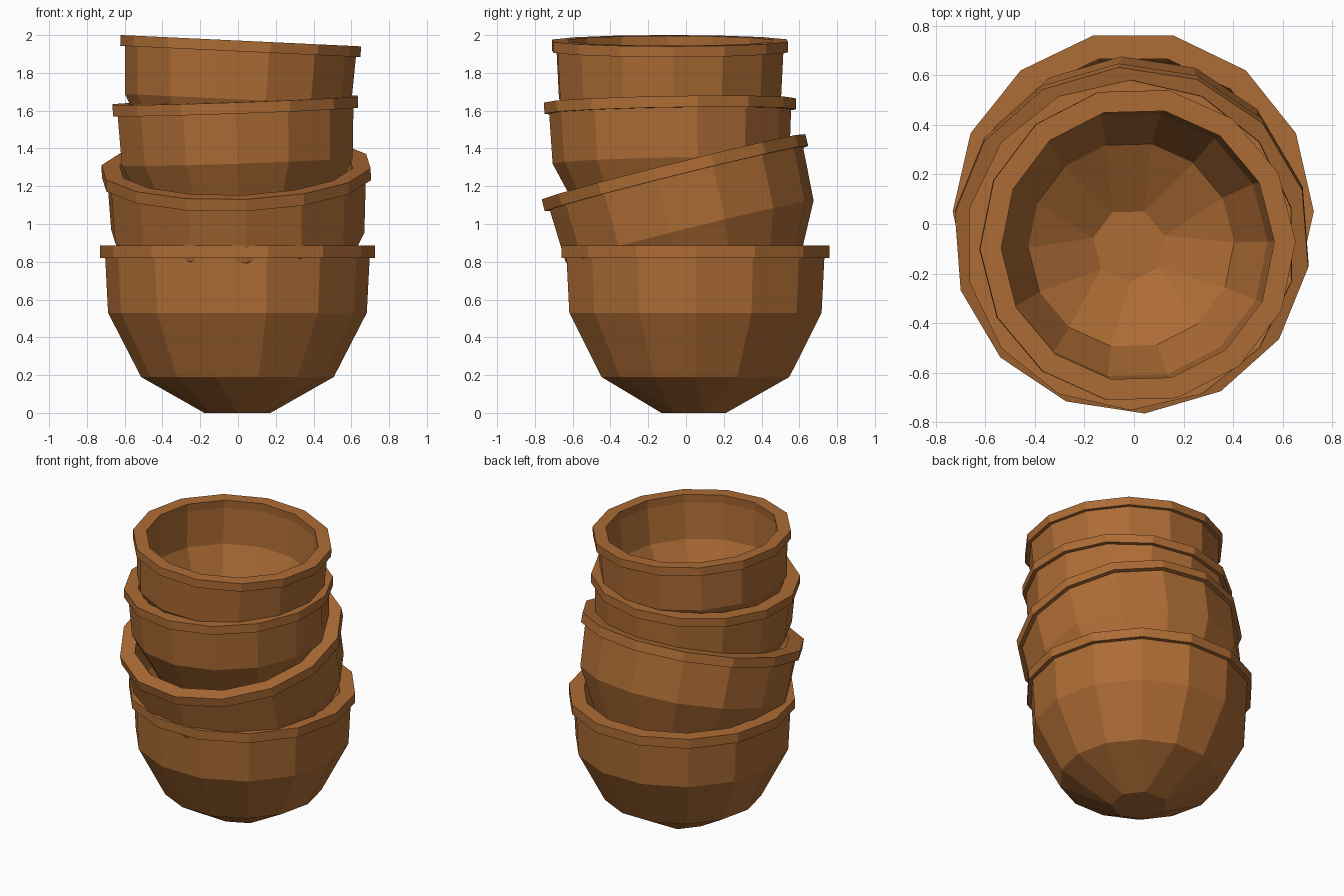
import bpy, bmesh
from math import sin, cos, pi, radians
from mathutils import Matrix, Euler

if "Cube" in bpy.data.objects:
    bpy.data.objects.remove(bpy.data.objects["Cube"])

SIDES = 14
TOP = 0.88
# Wall section (radius, height): outside from the foot up, over the rim, down inside
PROFILE = [(0.18, 0.0), (0.51, 0.19), (0.685, 0.53), (0.70, 0.82),
           (0.728, 0.82), (0.728, 0.885), (0.63, 0.885), (0.635, 0.82),
           (0.615, 0.54), (0.475, 0.24), (0.17, 0.06)]

clay = bpy.data.materials.new("terracotta")
clay.diffuse_color = (0.42, 0.15, 0.035, 1)
clay.use_nodes = True
clay.node_tree.nodes["Principled BSDF"].inputs["Base Color"].default_value = clay.diffuse_color


def bowl(name, rim_centre, scale, tilt_x=0, tilt_y=0, turn=0):
    bm = bmesh.new()
    rings = []
    for n, (r, z) in enumerate(PROFILE):
        foot = n in (0, len(PROFILE) - 1)
        ring = []
        for i in range(SIDES):
            # Foot rings merge in pairs to half the number of sides
            k = (i // 2) * 2 + 0.5 if foot else i
            a = 2 * pi * k / SIDES
            ring.append(bm.verts.new((r * cos(a), r * sin(a), z - TOP)))
        rings.append(ring)
    for lo, hi in zip(rings, rings[1:]):
        for i in range(SIDES):
            j = (i + 1) % SIDES
            bm.faces.new((lo[i], lo[j], hi[j], hi[i]))
    bmesh.ops.remove_doubles(bm, verts=bm.verts[:], dist=0.001)
    # Close the foot and the inside floor
    bmesh.ops.holes_fill(bm, edges=[e for e in bm.edges if e.is_boundary], sides=0)
    bmesh.ops.recalc_face_normals(bm, faces=bm.faces[:])
    rot = Euler((radians(tilt_x), radians(tilt_y), 0)).to_matrix().to_4x4()
    bm.transform(Matrix.Translation(rim_centre) @ rot
                 @ Matrix.Rotation(radians(turn), 4, 'Z') @ Matrix.Scale(scale, 4))
    mesh = bpy.data.meshes.new(name)
    bm.to_mesh(mesh)
    bm.free()
    mesh.materials.append(clay)
    bpy.context.collection.objects.link(bpy.data.objects.new(name, mesh))


# Stack from the bottom up
bowl("bottom_bowl", (-0.003, 0.05, 0.88), 1.0)
bowl("tilted_bowl", (-0.01, -0.065, 1.298), 0.99, tilt_x=14, tilt_y=-1.5, turn=-9)
bowl("third_bowl", (-0.015, -0.085, 1.65), 0.915, tilt_x=1, tilt_y=-2, turn=12.86)
bowl("top_bowl", (0.015, -0.085, 1.966), 0.875, tilt_y=2.7, turn=1.5)
